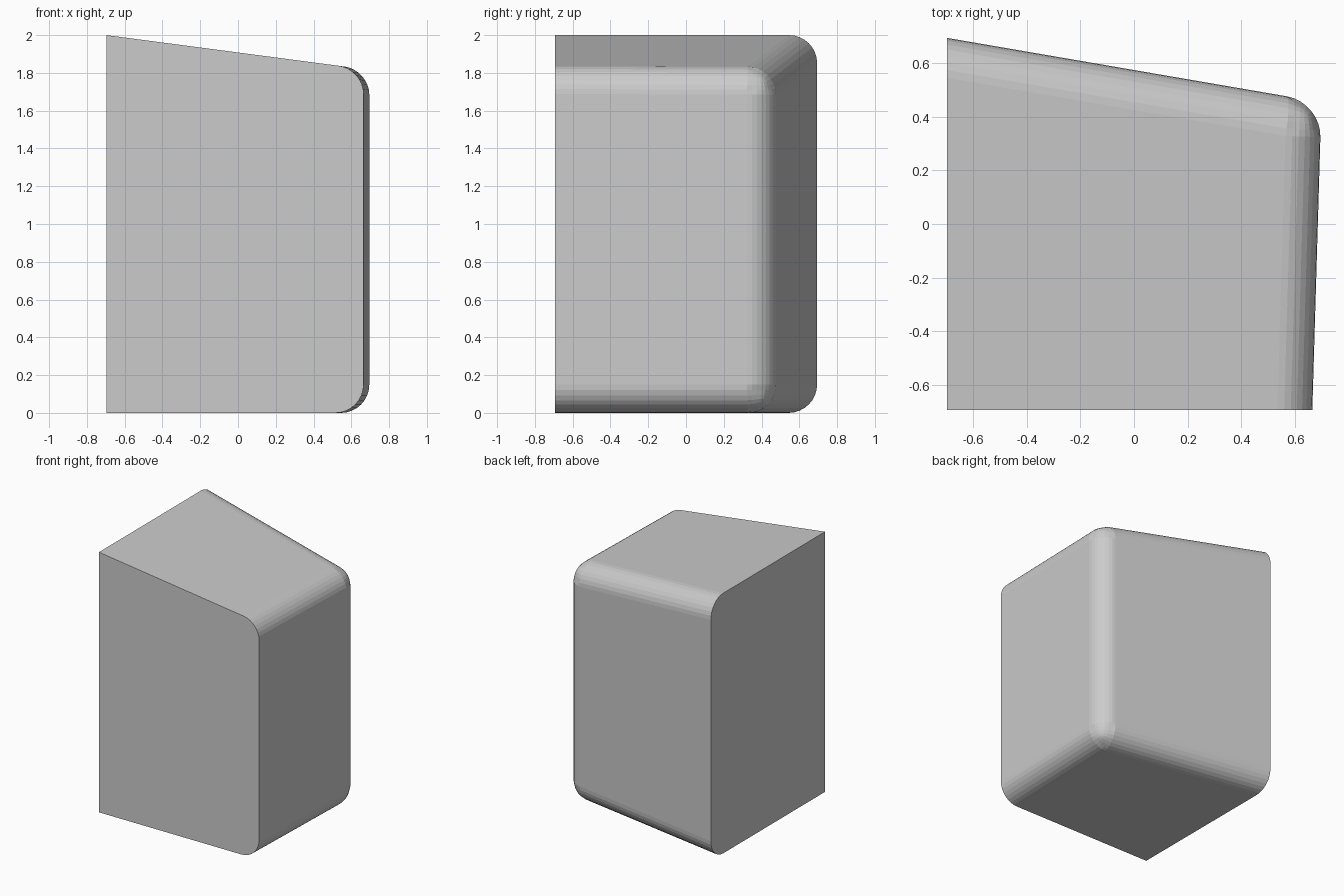
import bpy
import bmesh
from math import tan

if "Cube" in bpy.data.objects:
    bpy.data.objects.remove(bpy.data.objects["Cube"])

RADIUS = 0.15      # fillet radius
XL, YF = -0.697, -0.694


def top_z(x):
    # sloped roof, falling towards +x
    return 2.0 - 0.132 * (x - XL)


# Tapered block: footprint extruded up to the sloped top
footprint = [(XL, YF), (0.665, YF), (0.699, 0.454), (XL, 0.694)]
bm = bmesh.new()
low = [bm.verts.new((x, y, 0)) for x, y in footprint]
high = [bm.verts.new((x, y, top_z(x))) for x, y in footprint]
bm.faces.new(low[::-1])
bm.faces.new(high)
for i in range(4):
    j = (i + 1) % 4
    bm.faces.new((low[i], low[j], high[j], high[i]))
bmesh.ops.recalc_face_normals(bm, faces=bm.faces)

# Round every edge that does not touch the two flat cut sides
weights = bm.edges.layers.float.new("bevel_weight_edge")
for e in bm.edges:
    on_left = all(abs(v.co.x - XL) < 1e-4 for v in e.verts)
    on_front = all(abs(v.co.y - YF) < 1e-4 for v in e.verts)
    if not (on_left or on_front):
        # setback that gives the same radius on every edge
        e[weights] = tan(e.calc_face_angle() / 2)

mesh = bpy.data.meshes.new("rounded_block")
bm.to_mesh(mesh)
bm.free()
block = bpy.data.objects.new("rounded_block", mesh)
bpy.context.collection.objects.link(block)

bevel = block.modifiers.new("fillet", "BEVEL")
bevel.limit_method = "WEIGHT"
bevel.width = RADIUS
bevel.segments = 8
